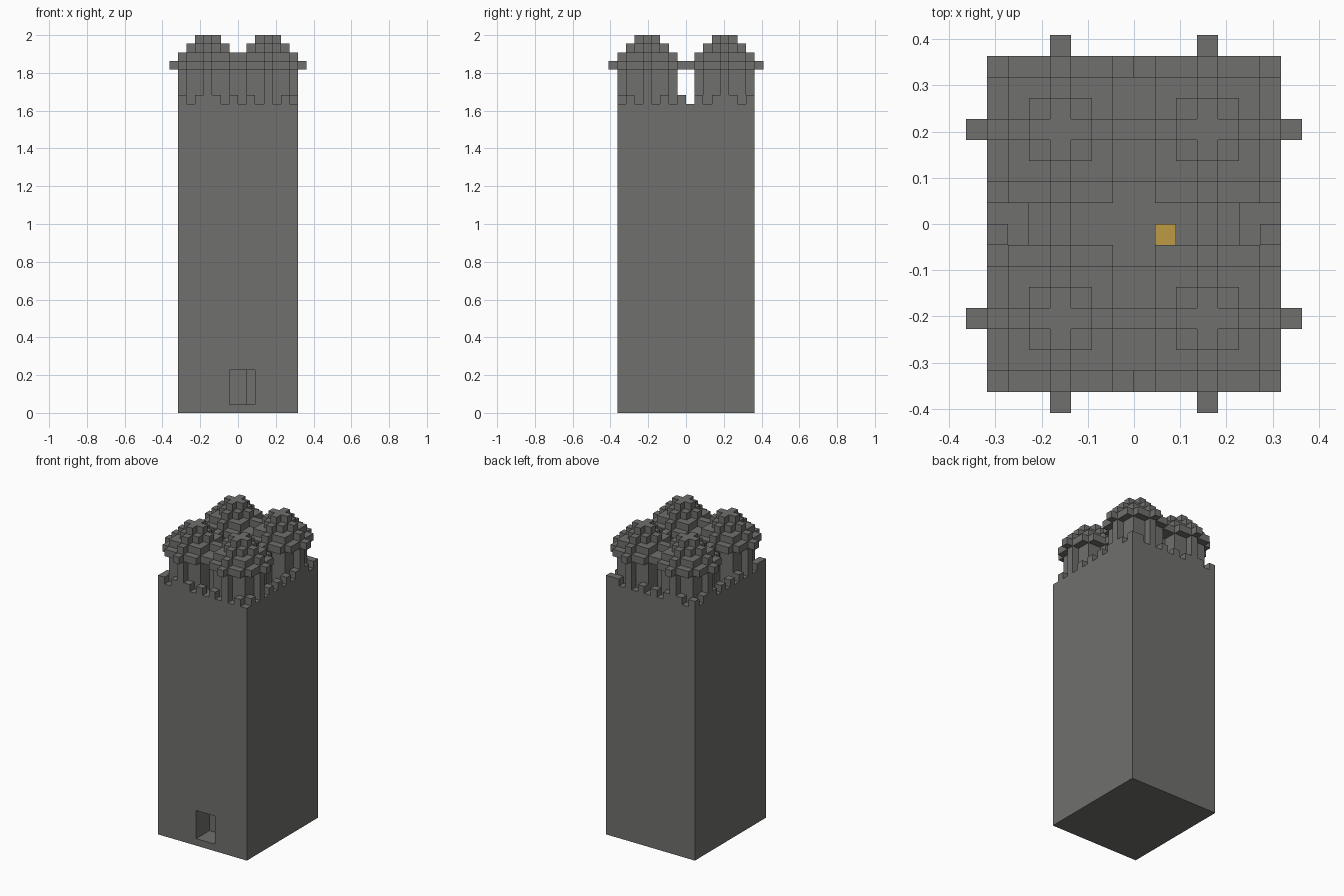
import bpy
import bmesh

if "Cube" in bpy.data.objects:
    bpy.data.objects.remove(bpy.data.objects["Cube"], do_unlink=True)

U = 2 / 44  # one block


def material(name, rgb):
    mat = bpy.data.materials.new(name)
    mat.use_nodes = True
    mat.diffuse_color = (*rgb, 1)
    mat.node_tree.nodes["Principled BSDF"].inputs["Base Color"].default_value = (*rgb, 1)
    return mat


STONE = material("grey stone", (0.16, 0.16, 0.155))
GOLD = material("gold", (0.51, 0.33, 0.06))


def rect(x0, x1, y0, y1):
    return {(x, y) for x in range(x0, x1) for y in range(y0, y1)}


def add_object(name, bm, mat):
    bmesh.ops.recalc_face_normals(bm, faces=bm.faces)
    mesh = bpy.data.meshes.new(name)
    bm.to_mesh(mesh)
    bm.free()
    mesh.materials.append(mat)
    obj = bpy.data.objects.new(name, mesh)
    bpy.context.collection.objects.link(obj)
    return obj


def layer(name, cells, z0, z1, mat=STONE):
    """Extrude a plan made of unit cells between two heights."""
    bm = bmesh.new()
    corners = {}

    def vert(x, y):
        if (x, y) not in corners:
            corners[x, y] = bm.verts.new((x * U, y * U, z0 * U))
        return corners[x, y]

    for x, y in sorted(cells):
        bm.faces.new([vert(x, y), vert(x + 1, y), vert(x + 1, y + 1), vert(x, y + 1)])
    top = bmesh.ops.extrude_face_region(bm, geom=bm.faces[:], use_keep_orig=True)
    moved = [v for v in top["geom"] if isinstance(v, bmesh.types.BMVert)]
    bmesh.ops.translate(bm, verts=moved, vec=(0, 0, (z1 - z0) * U))
    return add_object(name, bm, mat)


def box(name, x0, x1, y0, y1, z0, z1, mat=STONE):
    bm = bmesh.new()
    bmesh.ops.create_cube(bm, size=1)
    for v in bm.verts:
        v.co.x = (x1 if v.co.x > 0 else x0) * U
        v.co.y = (y1 if v.co.y > 0 else y0) * U
        v.co.z = (z1 if v.co.z > 0 else z0) * U
    return add_object(name, bm, mat)


def carve(target, cutter):
    mod = target.modifiers.new("carve", "BOOLEAN")
    mod.operation = "DIFFERENCE"
    mod.solver = "EXACT"
    mod.object = cutter
    bpy.context.view_layer.objects.active = target
    bpy.ops.object.modifier_apply(modifier=mod.name)
    bpy.data.objects.remove(cutter, do_unlink=True)


def turret_plan(half, arm, trim=False):
    """Square with a one-block arm on each side, repeated for four turrets."""
    cells = set()
    for cx in (-4, 3):
        for cy in (-5, 4):
            for dx in range(-arm, arm + 1):
                for dy in range(-arm, arm + 1):
                    far, near = max(abs(dx), abs(dy)), min(abs(dx), abs(dy))
                    in_square = far <= half and not (trim and near == half)
                    if in_square or near == 0:
                        cells.add((cx + dx, cy + dy))
    return cells


# Tower body with a sunken roof and a doorway
tower = box("tower_body", -7, 7, -8, 8, 0, 36)
carve(tower, box("roof_cutter", -5, 5, -6, 6, 35, 37))
carve(tower, box("door_cutter", -1, 2, -9, -5, 1, 5))
carve(tower, box("passage_cutter", 1, 2, -6, -4, 1, 5))
box("gold_block", 1, 2, -1, 0, 35, 36, GOLD)

# Turret walls and stepped caps
walls = turret_plan(2, 3)
layer("turret_walls", walls, 35, 40)
layer("cap_eaves", turret_plan(3, 4, trim=True), 40, 41)
layer("cap_lower_tier", turret_plan(2, 3), 41, 42)
layer("cap_upper_tier", turret_plan(1, 2), 42, 43)
layer("cap_finial", turret_plan(0, 1), 43, 44)

# Alternating merlons around the parapet
ends = {(x, y) for x in range(-7, 7, 2) for y in (-8, 7)} - walls
sides = {(x, y) for x in (-7, 6) for y in range(-7, 8, 2)} - walls - ends
layer("end_merlons", ends, 36, 37)
layer("side_merlons", sides, 36, 37)
